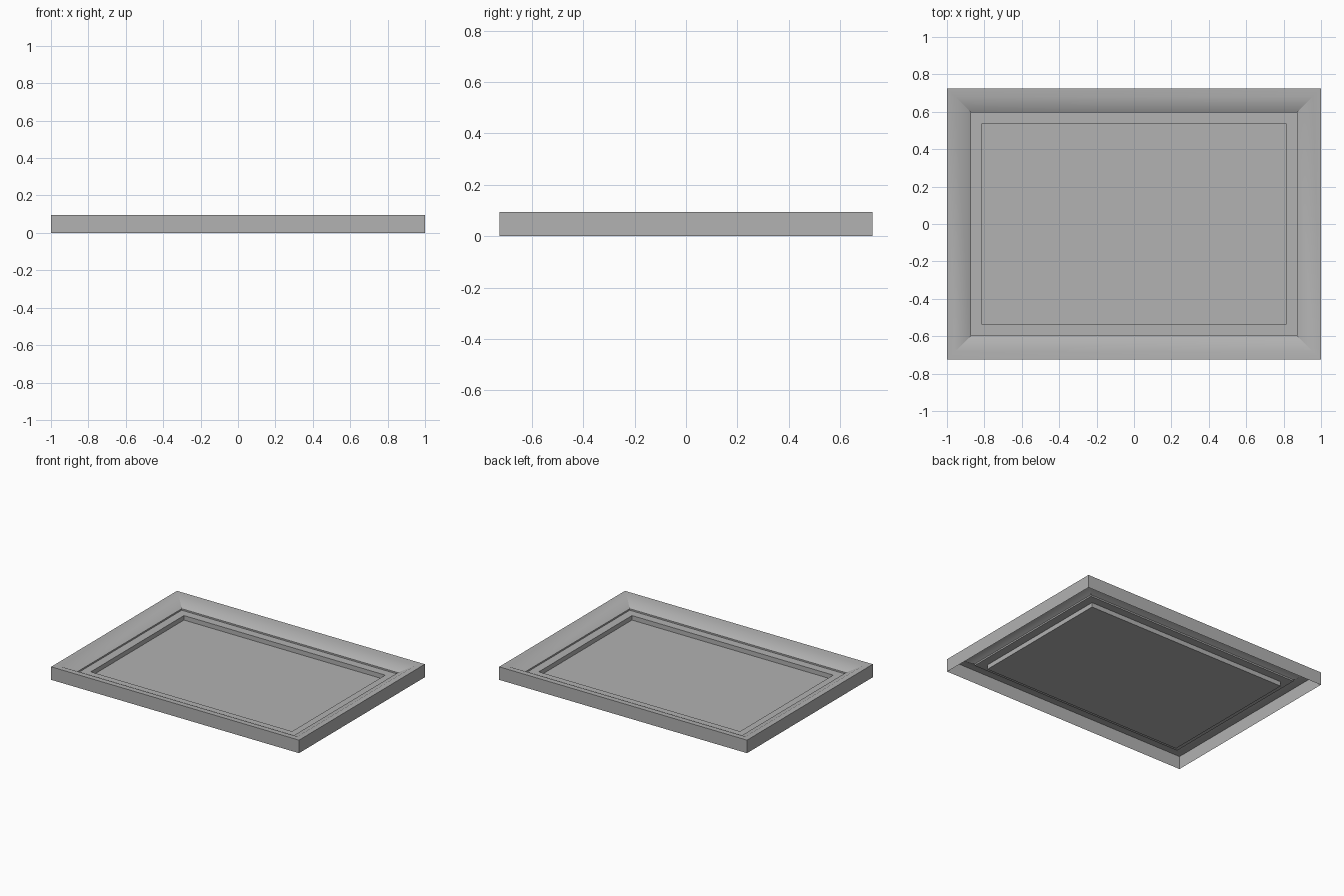
import bpy, bmesh

if "Cube" in bpy.data.objects:
    bpy.data.objects.remove(bpy.data.objects["Cube"])

HX, HY = 1.0, 0.725  # half width and half depth

grey = bpy.data.materials.new("dark_grey")
grey.diffuse_color = (0.445, 0.445, 0.445, 1)
grey.use_nodes = True
grey.node_tree.nodes["Principled BSDF"].inputs["Base Color"].default_value = grey.diffuse_color


def ring(bm, inset, z):
    x, y = HX - inset, HY - inset
    return [bm.verts.new(p) for p in ((-x, -y, z), (x, -y, z), (x, y, z), (-x, y, z))]


def make_object(name, bm):
    mesh = bpy.data.meshes.new(name)
    bm.to_mesh(mesh)
    bm.free()
    mesh.materials.append(grey)
    obj = bpy.data.objects.new(name, mesh)
    bpy.context.collection.objects.link(obj)
    return obj


# Frame moulding: one profile (inset, height) swept round the rectangle, open underneath
profile = [(0, 0), (0, 0.095), (0.043, 0.093), (0.128, 0.048),
           (0.128, 0.037), (0.188, 0.037), (0.188, 0.004)]
bm = bmesh.new()
rings = [ring(bm, *p) for p in profile]
for a, b in zip(rings, rings[1:]):
    for i in range(4):
        j = (i + 1) % 4
        bm.faces.new((a[i], a[j], b[j], b[i]))
frame = make_object("picture_frame", bm)

# Recessed picture panel closing the opening
bm = bmesh.new()
bm.faces.new(ring(bm, 0.188, 0.004))
make_object("picture_panel", bm)

# Soft shading across the sloped moulding only
bpy.context.view_layer.objects.active = frame
frame.select_set(True)
bpy.ops.object.shade_smooth_by_angle(angle=0.6)
